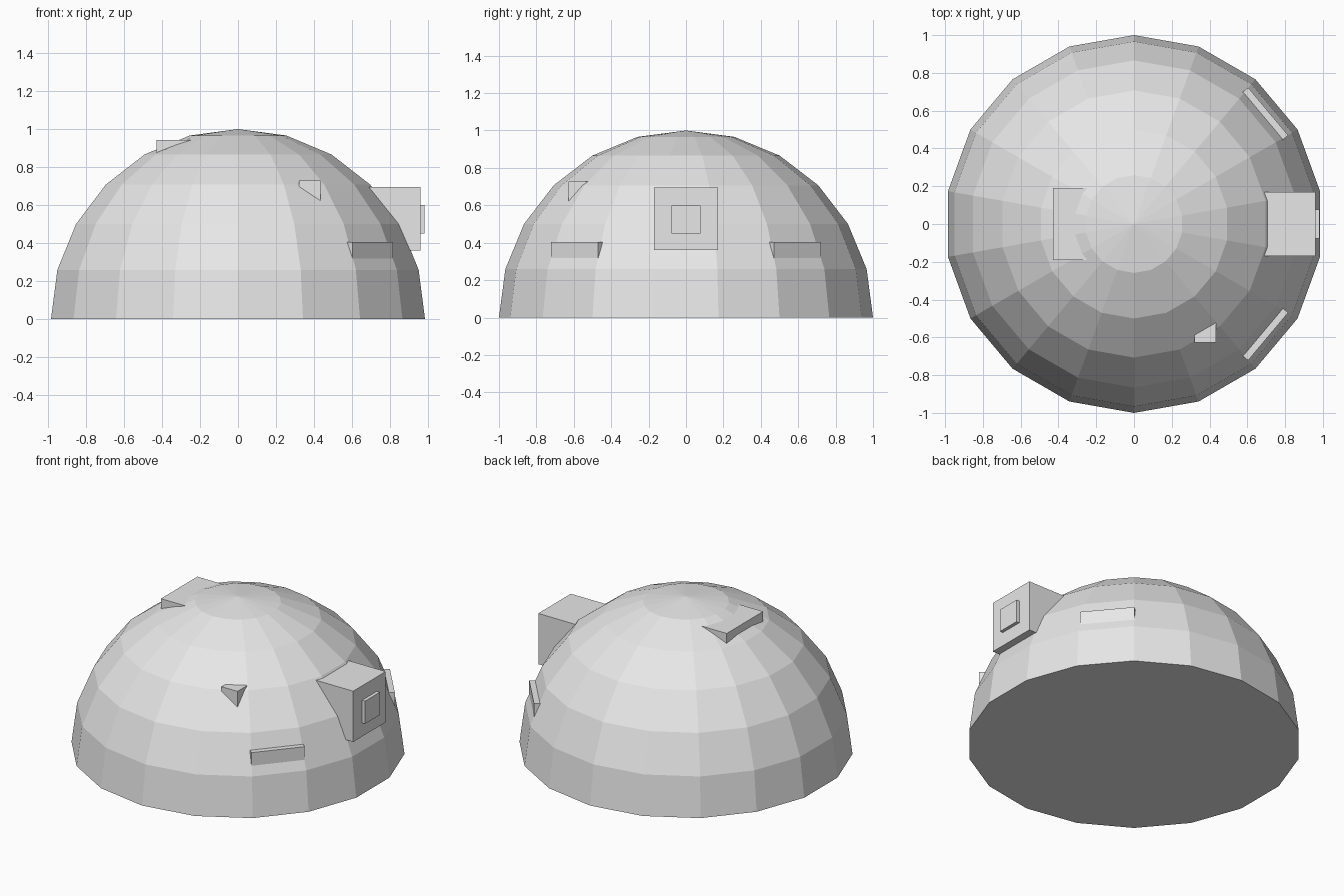
import bpy
import bmesh
from math import radians, sin, cos
from mathutils import Matrix, Vector

cube = bpy.data.objects.get("Cube")
if cube:
    bpy.data.objects.remove(cube, do_unlink=True)

grey = bpy.data.materials.new("light_grey")
grey.use_nodes = True
COLOUR = (0.8, 0.8, 0.8, 1)
grey.diffuse_color = COLOUR
grey.node_tree.nodes["Principled BSDF"].inputs["Base Color"].default_value = COLOUR

SIDES = 18
RINGS = 6


def add_object(name, bm):
    bmesh.ops.recalc_face_normals(bm, faces=bm.faces)
    mesh = bpy.data.meshes.new(name)
    bm.to_mesh(mesh)
    bm.free()
    mesh.materials.append(grey)
    obj = bpy.data.objects.new(name, mesh)
    bpy.context.collection.objects.link(obj)
    return obj


def add_box(name, low, high, turn=0):
    """Box between two corners, then turned about the vertical axis."""
    low, high = Vector(low), Vector(high)
    bm = bmesh.new()
    bmesh.ops.create_cube(bm, size=1)
    bmesh.ops.scale(bm, vec=high - low, verts=bm.verts)
    bmesh.ops.translate(bm, vec=(low + high) / 2, verts=bm.verts)
    bmesh.ops.rotate(bm, matrix=Matrix.Rotation(radians(turn), 3, "Z"), verts=bm.verts)
    return add_object(name, bm)


# Faceted half-sphere with a closed flat base
bm = bmesh.new()
rings = []
for i in range(RINGS):
    lat = radians(90 * i / RINGS)
    ring = []
    for j in range(SIDES):
        a = radians(90 + 360 * j / SIDES)
        ring.append(bm.verts.new((cos(lat) * cos(a), cos(lat) * sin(a), sin(lat))))
    rings.append(ring)
pole = bm.verts.new((0, 0, 1))
bm.faces.new(rings[0])
for j in range(SIDES):
    k = (j + 1) % SIDES
    for lower, upper in zip(rings, rings[1:]):
        bm.faces.new((lower[j], lower[k], upper[k], upper[j]))
    bm.faces.new((rings[-1][j], rings[-1][k], pole))
add_object("dome", bm)

# Projecting housing with a small square lens
add_box("housing", (0.6, -0.17, 0.36), (0.96, 0.17, 0.695))
add_box("lens", (0.92, -0.077, 0.45), (0.982, 0.077, 0.6))

# Slim bars on either side of the housing
for side, turn in (("right", -40), ("left", 40)):
    add_box(side + "_bar", (0.86, -0.165, 0.3), (0.927, 0.165, 0.405), turn)

# Small block on the front and wide plate near the top
add_box("front_block", (0.32, -0.627, 0.58), (0.435, -0.48, 0.728))
add_box("top_plate", (-0.43, -0.19, 0.85), (-0.2, 0.19, 0.942))
